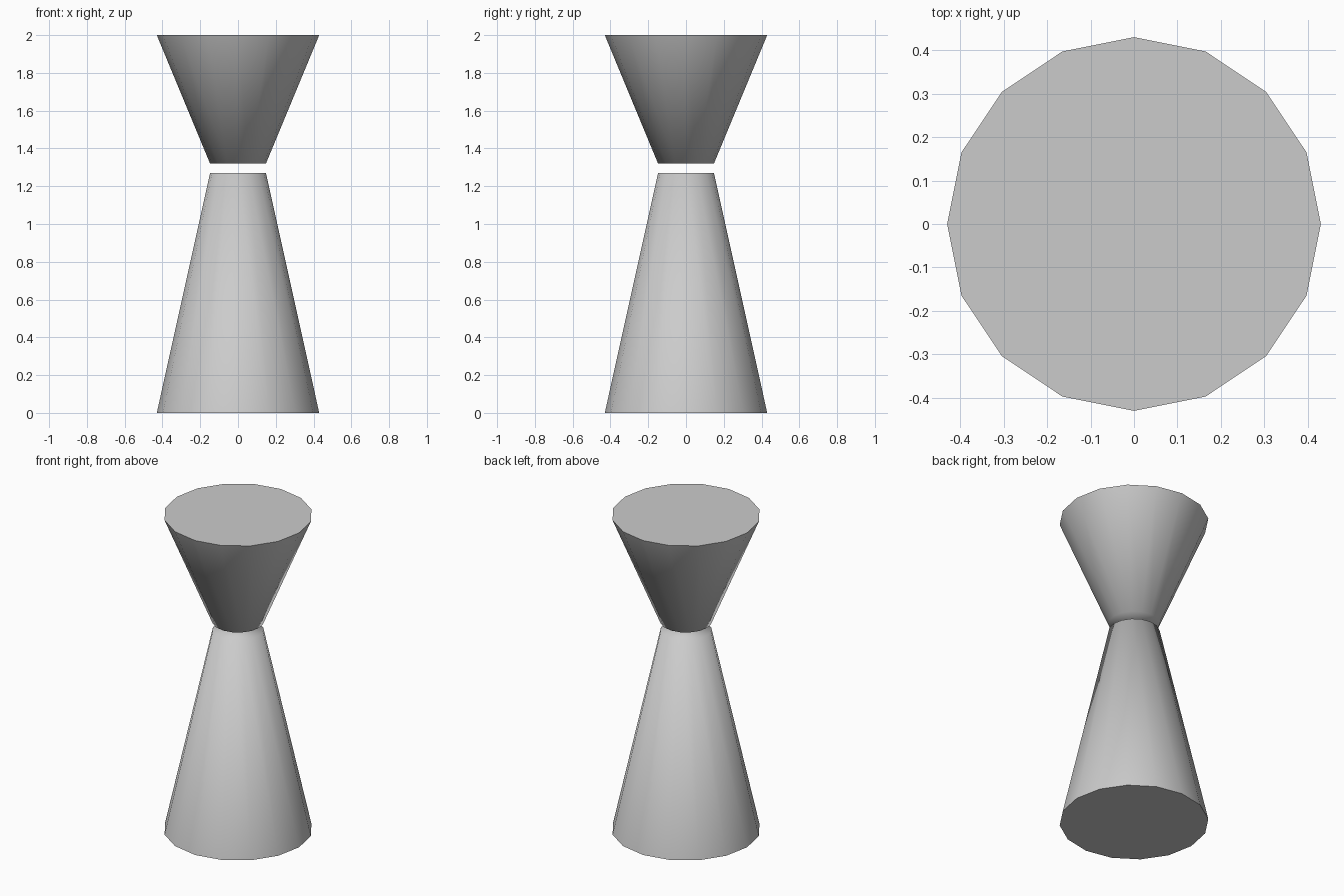
import bpy
import math

if "Cube" in bpy.data.objects:
    bpy.data.objects.remove(bpy.data.objects["Cube"])

OUTER, NECK = 0.43, 0.148


def frustum(name, z0, z1, r0, r1):
    bpy.ops.mesh.primitive_cone_add(vertices=16, radius1=r0, radius2=r1,
                                    depth=z1 - z0, location=(0, 0, (z0 + z1) / 2))
    ob = bpy.context.object
    ob.name = name
    # outer rims stay crisp, neck rims shade softly
    bpy.ops.object.shade_smooth_by_angle(angle=math.radians(85))
    return ob


# tall lower cone, then the shorter inverted cone above a small gap
frustum("lower_cone", 0.0, 1.27, OUTER, NECK)
frustum("upper_cone", 1.32, 2.0, NECK, OUTER)
